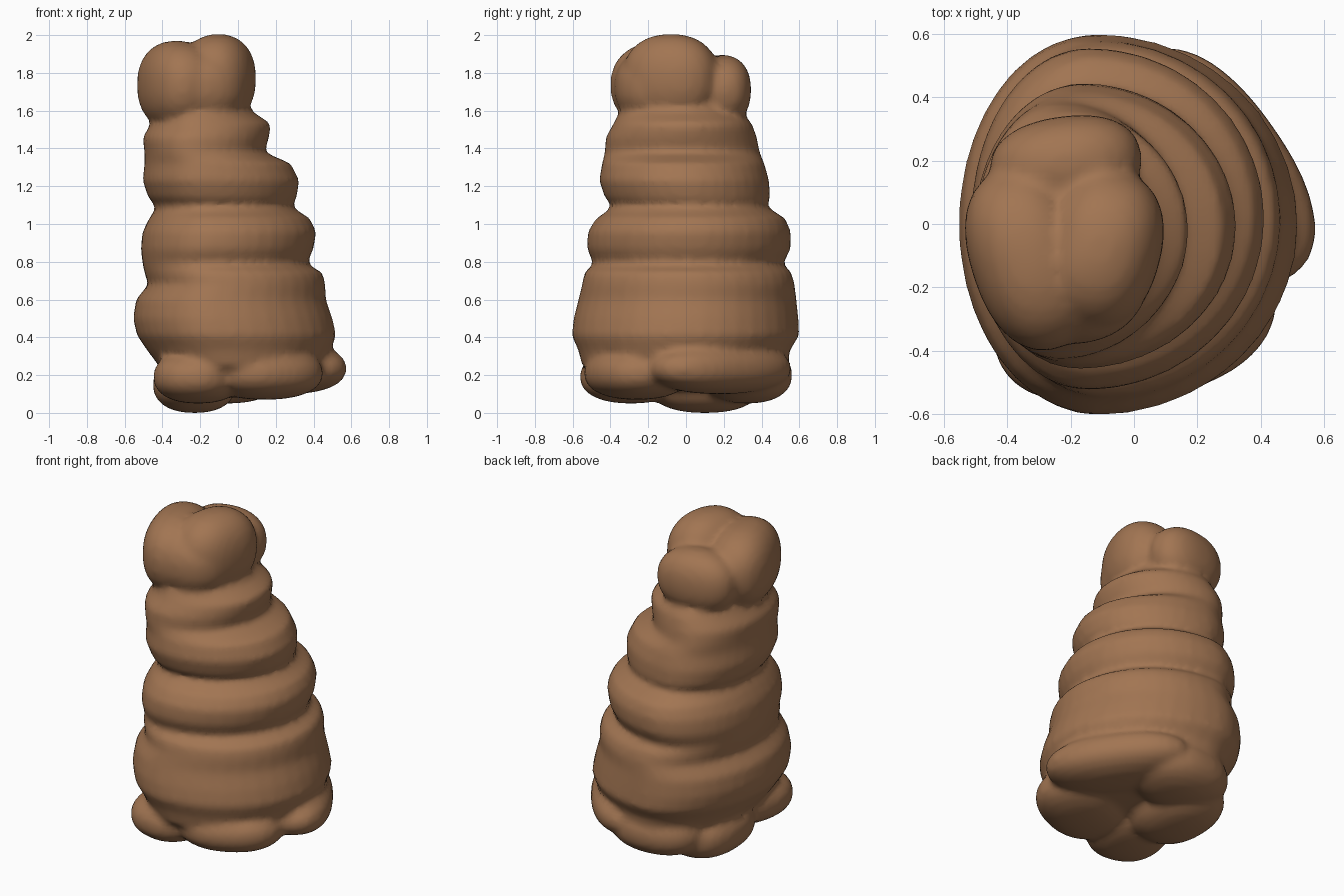
import bpy, bmesh, math
from mathutils import Matrix, Vector

brown = bpy.data.materials.new("clay brown")
brown.diffuse_color = (0.36, 0.178, 0.085, 1)

SEG = 40
bm = bmesh.new()

# Stacked folds: height, left x, right x, front y, back y
folds = [
    (0.12, -0.30, 0.33, -0.38, 0.42), (0.25, -0.42, 0.46, -0.55, 0.54),
    (0.33, -0.48, 0.49, -0.57, 0.55), (0.41, -0.535, 0.52, -0.605, 0.60),
    (0.50, -0.555, 0.50, -0.595, 0.595), (0.60, -0.54, 0.465, -0.57, 0.585),
    (0.68, -0.475, 0.462, -0.55, 0.575), (0.74, -0.495, 0.45, -0.54, 0.56),
    (0.79, -0.505, 0.365, -0.49, 0.515), (0.87, -0.515, 0.40, -0.525, 0.555),
    (0.96, -0.505, 0.415, -0.52, 0.555), (1.03, -0.47, 0.38, -0.475, 0.525),
    (1.09, -0.43, 0.285, -0.385, 0.43), (1.14, -0.475, 0.31, -0.43, 0.445),
    (1.23, -0.505, 0.325, -0.46, 0.44), (1.32, -0.495, 0.28, -0.445, 0.415),
    (1.38, -0.495, 0.14, -0.43, 0.39), (1.46, -0.505, 0.165, -0.425, 0.375),
    (1.53, -0.46, 0.175, -0.385, 0.35), (1.60, -0.435, 0.07, -0.35, 0.29),
    (1.70, -0.40, 0.02, -0.28, 0.22),
]
rings = []
for z, xl, xr, yf, yb in folds:
    cx = (xl + xr) / 2 - 0.1 * (xr - xl)      # widest point sits left of the middle
    cy = (yf + yb) / 2
    ring = []
    for i in range(SEG):
        c, s = math.cos(2 * math.pi * i / SEG), math.sin(2 * math.pi * i / SEG)
        rx = xr - cx if c > 0 else cx - xl
        ring.append(bm.verts.new((cx + rx * c, cy + (yb - yf) / 2 * s, z)))
    rings.append(ring)
for lo, hi in zip(rings, rings[1:]):
    for i in range(SEG):
        j = (i + 1) % SEG
        bm.faces.new((lo[i], lo[j], hi[j], hi[i]))
bm.faces.new(rings[0][::-1])
bm.faces.new(rings[-1])


def lump(centre, radii, turn=0, power=2.3):
    """Rounded, slightly boxy blob."""
    verts = bmesh.ops.create_icosphere(bm, subdivisions=4, radius=1)["verts"]
    rot = Matrix.Rotation(math.radians(turn), 3, 'Z')
    for v in verts:
        n = sum(abs(c) ** power for c in v.co) ** (1 / power)
        p = Vector(c / n * r for c, r in zip(v.co, radii))
        v.co = rot @ p + Vector(centre)


# Top lobes: left, right, back, and the mass joining them
lump((-0.325, -0.11, 1.735), (0.19, 0.295, 0.235), 18)
lump((-0.105, -0.08, 1.77), (0.19, 0.255, 0.235), -15)
lump((-0.215, 0.19, 1.71), (0.24, 0.15, 0.185), 8)
lump((-0.215, -0.12, 1.725), (0.27, 0.26, 0.215))

# Bottom lumps: front left, front right, left, back, right
lump((-0.21, -0.29, 0.19), (0.23, 0.27, 0.14), -15)
lump((0.14, -0.26, 0.21), (0.31, 0.26, 0.14), 25)
lump((-0.23, 0.10, 0.15), (0.22, 0.30, 0.15))
lump((-0.06, 0.32, 0.20), (0.29, 0.24, 0.15), 5)
lump((0.26, 0.18, 0.235), (0.22, 0.42, 0.135), 35)

mesh = bpy.data.meshes.new("folded_body")
bm.to_mesh(mesh)
bm.free()
mesh.materials.append(brown)
body = bpy.data.objects.new("folded_body", mesh)
bpy.context.collection.objects.link(body)

# Fuse the folds and lumps into one soft skin
fuse = body.modifiers.new("fuse", 'REMESH')
fuse.mode = 'VOXEL'
fuse.voxel_size = 0.022
fuse.use_smooth_shade = True
soft = body.modifiers.new("soften", 'SMOOTH')
soft.factor = 0.5
soft.iterations = 3
